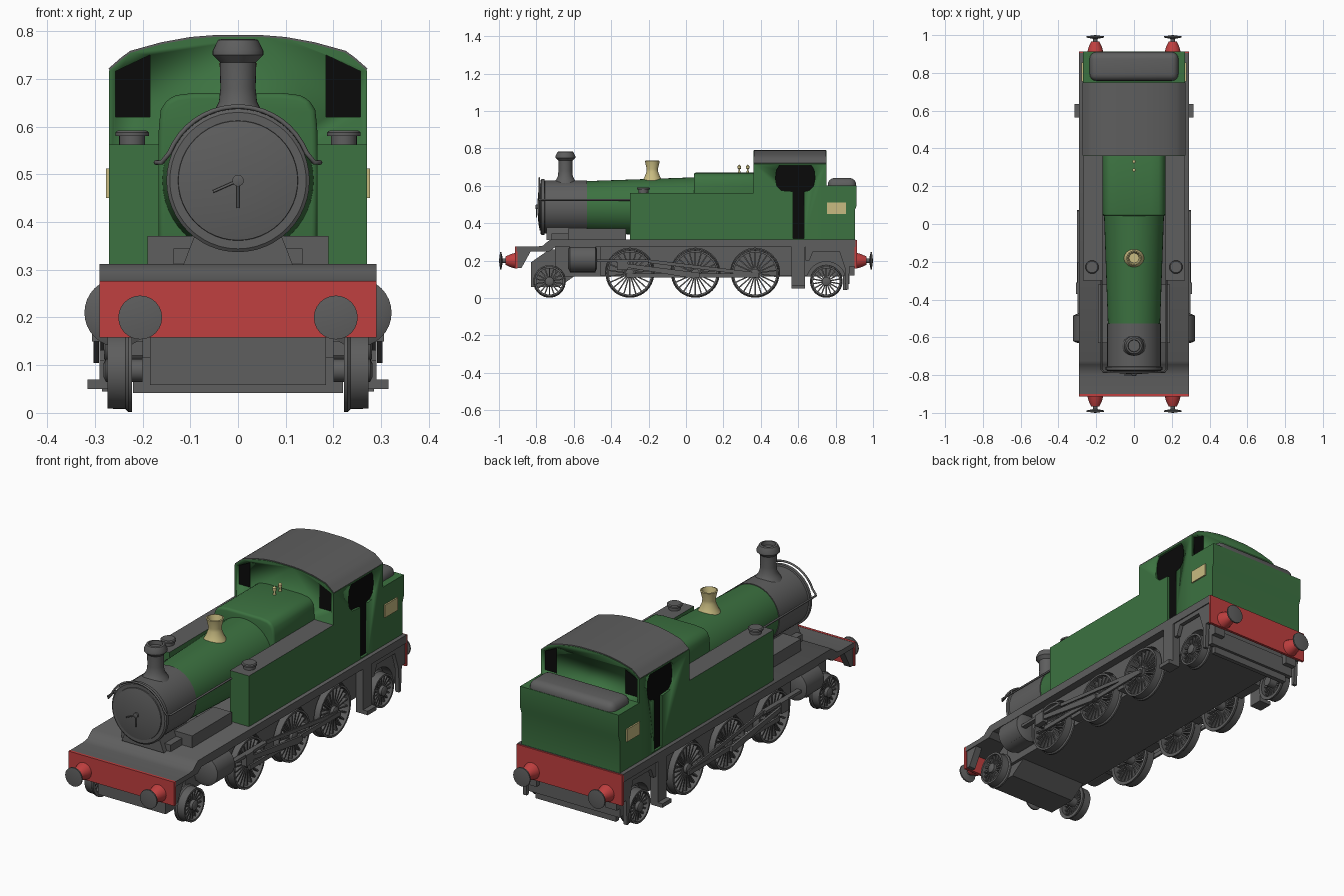
import bpy, bmesh, math
from mathutils import Vector, Matrix

if "Cube" in bpy.data.objects:
    bpy.data.objects.remove(bpy.data.objects["Cube"])


def material(name, rgb):
    m = bpy.data.materials.new(name)
    m.diffuse_color = (*rgb, 1)
    m.use_nodes = True
    m.node_tree.nodes["Principled BSDF"].inputs["Base Color"].default_value = m.diffuse_color
    return m


GREY = material("dark grey", (0.112, 0.112, 0.112))
GREEN = material("green", (0.045, 0.168, 0.052))
RED = material("red", (0.53, 0.05, 0.05))
BRASS = material("brass", (0.58, 0.50, 0.22))
BLACK = material("black", (0.003, 0.003, 0.003))


def finish(name, bm, mat, mirror="", bevel=0, segs=3):
    bmesh.ops.remove_doubles(bm, verts=bm.verts, dist=1e-5)
    bmesh.ops.recalc_face_normals(bm, faces=bm.faces)
    me = bpy.data.meshes.new(name)
    bm.to_mesh(me)
    bm.free()
    me.materials.append(mat)
    ob = bpy.data.objects.new(name, me)
    bpy.context.collection.objects.link(ob)
    bpy.ops.object.select_all(action="DESELECT")
    ob.select_set(True)
    bpy.context.view_layer.objects.active = ob
    if bevel:
        b = ob.modifiers.new("Bevel", "BEVEL")
        b.width, b.segments = bevel, segs
        bpy.ops.object.modifier_apply(modifier="Bevel")
    bpy.ops.object.shade_smooth_by_angle(angle=math.radians(35))
    if mirror:
        m = ob.modifiers.new("Mirror", "MIRROR")
        m.use_axis = ("x" in mirror, "y" in mirror, False)
    return ob


def add_box(bm, x0, x1, y0, y1, z0, z1, spin=None):
    size = Matrix.Diagonal((x1 - x0, y1 - y0, z1 - z0, 1))
    mid = Matrix.Translation(((x0 + x1) / 2, (y0 + y1) / 2, (z0 + z1) / 2))
    bmesh.ops.create_cube(bm, size=1, matrix=(spin or Matrix()) @ mid @ size)


def box(name, x0, x1, y0, y1, z0, z1, mat, **kw):
    bm = bmesh.new()
    add_box(bm, x0, x1, y0, y1, z0, z1)
    return finish(name, bm, mat, **kw)


def prism(name, pts, axis, a, b, mat, **kw):
    """Extrude (y,z) points along x, or (x,z) points along y."""
    bm = bmesh.new()
    place = (lambda p: (a, p[0], p[1])) if axis == "x" else (lambda p: (p[0], a, p[1]))
    face = bm.faces.new([bm.verts.new(place(p)) for p in pts])
    out = bmesh.ops.extrude_face_region(bm, geom=[face])
    move = Vector((b - a, 0, 0)) if axis == "x" else Vector((0, b - a, 0))
    bmesh.ops.translate(bm, vec=move, verts=[v for v in out["geom"] if isinstance(v, bmesh.types.BMVert)])
    return finish(name, bm, mat, **kw)


def add_lathe(bm, prof, c, axis, n=32, closed=False):
    """Revolve (radius, offset) points about an axis through c."""
    def pt(r, t, k):
        u, w = r * math.cos(math.tau * k / n), r * math.sin(math.tau * k / n)
        return Vector(c) + Vector({"x": (t, u, w), "y": (u, t, w), "z": (u, w, t)}[axis])
    rows = [[bm.verts.new(pt(r, t, k)) for k in range(n)] for r, t in prof]
    for a, b in zip(rows, rows[1:] + rows[:1] if closed else rows[1:]):
        for k in range(n):
            bm.faces.new((a[k], a[(k + 1) % n], b[(k + 1) % n], b[k]))


def lathe(name, prof, c, axis, mat, n=32, **kw):
    bm = bmesh.new()
    add_lathe(bm, prof, c, axis, n)
    return finish(name, bm, mat, **kw)


def tube(name, pts, r, mat, mirror=""):
    cu = bpy.data.curves.new(name, "CURVE")
    cu.dimensions, cu.bevel_depth, cu.bevel_resolution, cu.use_fill_caps = "3D", r, 2, True
    sp = cu.splines.new("POLY")
    sp.points.add(len(pts) - 1)
    for p, q in zip(sp.points, pts):
        p.co = (*q, 1)
    cu.materials.append(mat)
    ob = bpy.data.objects.new(name, cu)
    bpy.context.collection.objects.link(ob)
    return ob


def cut(ob, cutter):
    b = ob.modifiers.new("Cut", "BOOLEAN")
    b.object, b.operation = cutter, "DIFFERENCE"
    bpy.ops.object.select_all(action="DESELECT")
    ob.select_set(True)
    bpy.context.view_layer.objects.active = ob
    bpy.ops.object.modifier_apply(modifier="Cut")
    bpy.data.objects.remove(cutter)


# Footplate, buffer beams and buffers
prism("footplate", [(-.905, .25), (-.905, .275), (-.80, .275), (-.765, .28), (-.745, .298), (-.725, .312),
                    (.905, .312), (.905, .272), (-.70, .272), (-.73, .25)], "x", -.29, .29, GREY)
box("front_beam", -.29, .29, -.913, -.9, .158, .276, RED)
box("rear_beam", -.29, .29, .9, .913, .158, .31, RED)
prism("beam_bracket", [(-.9, .16), (-.88, .16), (-.83, .25), (-.9, .25)], "x", .25, .285, GREY, mirror="x")
lathe("buffer_body", [(0, -.91), (.042, -.91), (.036, -.935), (.022, -.965), (0, -.965)], (.205, 0, .2), "y", RED, 24, mirror="xy")
lathe("buffer_head", [(0, -.955), (.012, -.955), (.012, -.98), (.046, -.987), (.046, -.994), (0, -1)],
      (.205, 0, .2), "y", GREY, 24, mirror="xy")

# Chassis between and around the wheels
DRIVERS, R = (-.30, .05, .37), .126
box("main_frame", -.2, .2, -.7, .87, .115, .28, GREY)
prism("front_frame", [(-.83, .058), (-.83, .19), (-.73, .26), (-.6, .26), (-.6, .115), (-.68, .058)], "x", -.185, .185, GREY)
box("rear_skirt", -.25, .25, .85, .875, .075, .16, GREY)
box("rear_guard", -.22, .22, .84, .862, .042, .12, GREY)
arches = [(-.46, .278), (-.46, .12)]
for y, z, r in [(y, .135, .132) for y in DRIVERS] + [(.75, .09, .105)]:
    a0 = math.asin((.12 - z) / r)
    for i in range(15):
        a = math.pi - a0 + (2 * a0 - math.pi) * i / 14
        arches.append((y + r * math.cos(a), z + r * math.sin(a)))
prism("wheel_arches", arches + [(.9, .12), (.9, .278)], "x", .19, .25, GREY, mirror="x")
prism("rear_valance", [(.64, .28), (.64, .2), (.66, .2), (.68, .25), (.82, .25), (.85, .16), (.852, .045),
                       (.868, .045), (.875, .17), (.9, .17), (.9, .28)], "x", .265, .285, GREY, mirror="x")
box("cab_step_hanger", .25, .29, .565, .635, .05, .28, GREY, mirror="x")
box("cab_step", .285, .315, .565, .635, .05, .07, GREY, mirror="x")


# Spoked wheels
def wheel(name, y, r, spokes):
    bm = bmesh.new()
    z = r + .006
    c = (0, y, z)
    add_lathe(bm, [(r - .013, .222), (r + .004, .222), (r + .004, .230), (r - .002, .236), (r - .003, .274), (r - .013, .274)],
              c, "x", 40, True)
    add_lathe(bm, [(0, .2), (.024, .2), (.024, .277), (.014, .282), (0, .282)], c, "x", 16)
    for k in range(spokes):
        spin = Matrix.Translation(c) @ Matrix.Rotation(math.tau * k / spokes, 4, "X")
        add_box(bm, .24, .262, -.0035, .0035, .02, r - .01, spin)
    finish(name, bm, GREY, mirror="x")


for i, y in enumerate(DRIVERS):
    wheel("driving_wheel_%d" % (i + 1), y, R, 22)
wheel("leading_wheel", -.73, .083, 18)
wheel("trailing_wheel", .75, .083, 18)

# Cylinders and motion
lathe("cylinder", [(0, -.63), (.05, -.63), (.072, -.62), (.072, -.485), (.05, -.475), (0, -.475)],
      (.25, 0, .21), "y", GREY, mirror="x")
box("cylinder_mount", .19, .29, -.62, -.485, .15, .28, GREY, mirror="x")
box("slide_bar", .275, .3, -.48, -.2, .192, .206, GREY, mirror="x")
box("crosshead", .278, .306, -.37, -.31, .15, .206, GREY, mirror="x")
prism("coupling_rod", [(-.32, .11), (.39, .11), (.39, .132), (-.32, .132)], "x", .28, .29, GREY, mirror="x")
prism("connecting_rod", [(-.36, .17), (.04, .105), (.075, .11), (.07, .135), (-.36, .19)], "x", .291, .303, GREY, mirror="x")
prism("valve_rod", [(-.2, .188), (.37, .118), (.37, .138), (-.2, .206)], "x", .28, .288, GREY, mirror="x")

# Boiler and smokebox
CZ = .487
lathe("boiler", [(0, -.54), (.138, -.54), (.159, .06), (0, .06)], (0, 0, CZ), "y", GREEN, 48)
lathe("smokebox", [(0, -.528), (.142, -.528), (.142, -.755), (.15, -.757), (.15, -.772), (.143, -.777), (0, -.777)],
      (0, 0, CZ), "y", GREY, 48)
lathe("smokebox_door", [(.127, -.77), (.125, -.782), (.09, -.789), (.04, -.793), (0, -.794)], (0, 0, CZ), "y", GREY, 48)
lathe("door_hub", [(0, -.79), (.012, -.79), (.012, -.803), (0, -.806)], (0, 0, CZ), "y", GREY, 16)
tube("door_handle_long", [(0, -.8, CZ), (0, -.8, .43)], .003, GREY)
tube("door_handle_side", [(0, -.8, CZ), (-.052, -.8, .464)], .003, GREY)
rail = [(.155 * math.cos(math.radians(a)), -.785, CZ + .155 * math.sin(math.radians(a))) for a in range(22, 159, 8)]
tube("handrail", [(.172, -.3, .525), (.172, -.77, .525), (.16, -.785, .525)] + rail
     + [(-.16, -.785, .525), (-.172, -.77, .525), (-.172, -.3, .525)], .005, GREY)
prism("saddle", [(-.115, .31), (.115, .31), (.08, .40), (-.08, .40)], "y", -.745, -.53, GREY)
box("saddle_box_right", .09, .19, -.63, -.32, .31, .371, GREY)
box("saddle_box_left", -.19, -.09, -.63, -.32, .31, .371, GREY)
box("saddle_base", -.135, .135, -.72, -.4, .31, .345, GREY)

# Boiler fittings
lathe("chimney", [(0, .60), (.066, .61), (.05, .632), (.04, .652), (.037, .68), (.038, .735), (.053, .75), (.053, .76),
                  (.042, .782), (.032, .784), (.03, .765), (0, .765)], (0, -.645, 0), "z", GREY)
lathe("brass_dome", [(0, .615), (.056, .622), (.043, .645), (.031, .675), (.03, .69), (.04, .733), (.034, .735), (.026, .705), (0, .705)],
      (0, -.18, 0), "z", BRASS)
for i, y in enumerate((.285, .33)):
    lathe("whistle_%d" % (i + 1), [(0, .665), (.009, .667), (.005, .68), (.005, .69), (.009, .692), (.009, .705), (0, .714)],
          (0, y, 0), "z", BRASS, 12)

# Firebox with rounded shoulders
half = [(.165, .31), (.168, .50), (.166, .60), (.162, .635), (.15, .656), (.13, .666), (.09, .671)]
prism("firebox", half + [(-x, z) for x, z in reversed(half)], "y", .042, .37, GREEN, bevel=.012)

# Side tanks with grey tops
tank = box("side_tank", .166, .27, -.3, .365, .31, .563, GREEN, mirror="x")
tank.data.materials.append(GREY)
for f in tank.data.polygons:
    f.material_index = int(f.normal.z > .9)
lathe("tank_filler", [(0, .56), (.027, .56), (.027, .58), (.035, .58), (.035, .588), (.03, .592), (0, .592)],
      (.222, -.228, 0), "z", GREY, 24, mirror="x")

# Cab with cut openings around a dark interior
arc = [(.27, .718), (.245, .74), (.225, .755), (.16, .773), (.1, .784), (.05, .788)]
top = arc + [(-x, z) for x, z in reversed(arc)]
cab = prism("cab", [(-.27, .31), (.27, .31)] + top, "y", .36, .75, GREEN)
cut(cab, prism("door_cutter", [(.572, .318), (.632, .318), (.632, .57), (.66, .575), (.682, .598), (.69, .64), (.685, .685),
                               (.67, .71), (.5, .71), (.484, .685), (.478, .64), (.486, .598), (.51, .575), (.572, .57)],
               "x", -.35, .35, GREEN))
for s in (-1, 1):
    cut(cab, prism("window_cutter", [(s * .185, .62), (s * .257, .62), (s * .257, .716), (s * .185, .75)], "y", .3, .8, GREEN))
prism("cab_interior", [(-.259, .312), (.259, .312)] + [(x * .96, z - .003) for x, z in top], "y", .374, .736, BLACK)
prism("cab_roof", [(x * 1.005, z + .004) for x, z in top] + [(x * .99, z - .002) for x, z in reversed(top)], "y", .363, .748, GREY)

# Bunker, coal and number plates
prism("bunker", [(.745, .31), (.903, .31), (.903, .47), (.912, .495), (.912, .602), (.745, .602)], "x", -.27, .27, GREEN)
box("coal", -.235, .235, .758, .91, .56, .642, GREY, bevel=.036, segs=4)
box("number_plate", .268, .277, .755, .855, .45, .512, BRASS, mirror="x")
